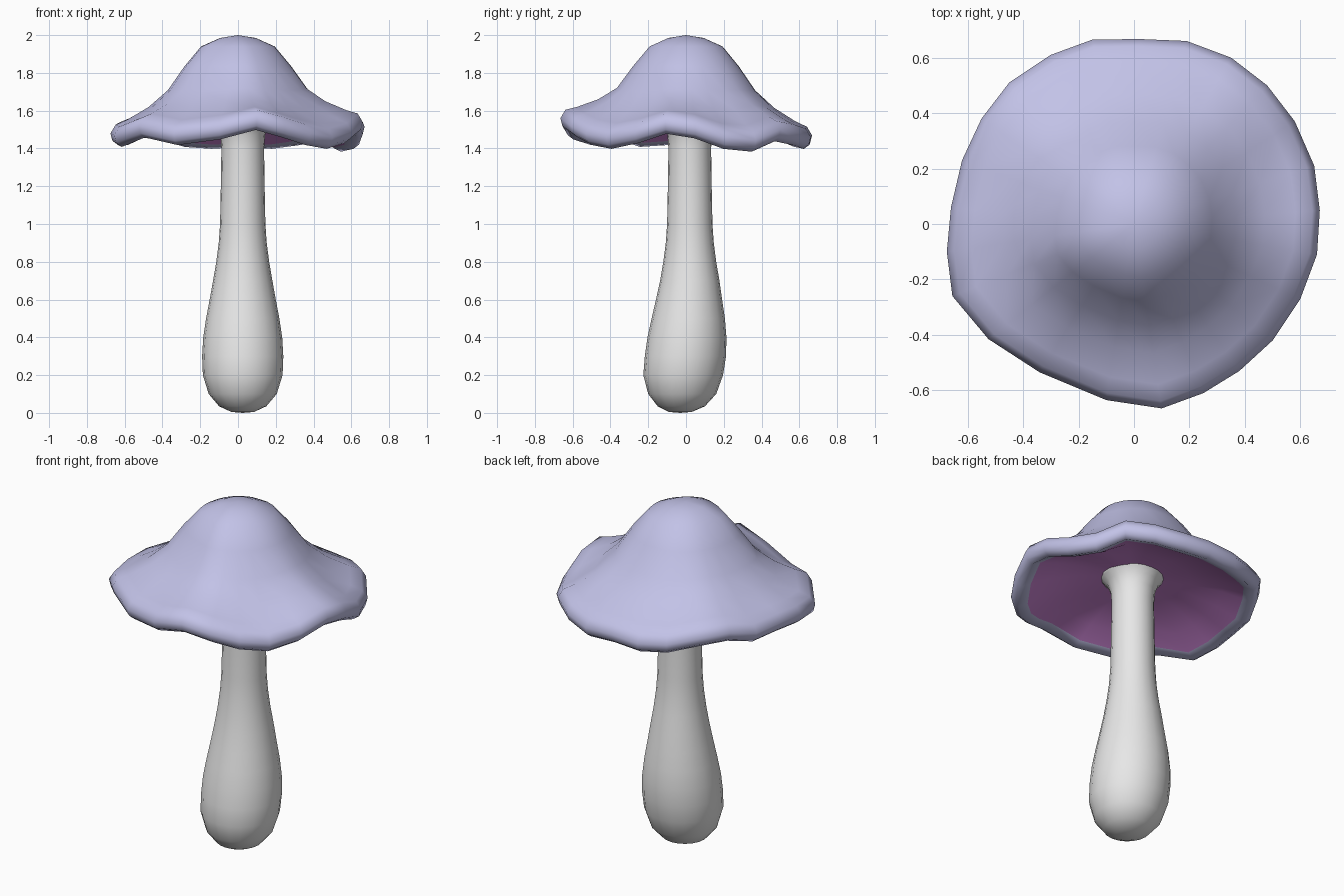
import bpy, bmesh, math
from mathutils import Vector

if "Cube" in bpy.data.objects:
    bpy.data.objects.remove(bpy.data.objects["Cube"])


def material(name, rgb):
    m = bpy.data.materials.new(name)
    m.diffuse_color = (*rgb, 1)
    m.use_nodes = True
    m.node_tree.nodes["Principled BSDF"].inputs["Base Color"].default_value = m.diffuse_color
    return m


def loft(name, rings, mat, start=None, end=None, face_down=False):
    """Skin a list of closed rings; start/end are optional pole points."""
    bm = bmesh.new()
    loops = [[bm.verts.new(p) for p in ring] for ring in rings]
    n = len(loops[0])
    for a, b in zip(loops, loops[1:]):
        for i in range(n):
            j = (i + 1) % n
            bm.faces.new((a[i], a[j], b[j], b[i]))
    for pole, ring in ((start, loops[0]), (end, loops[-1])):
        if pole is not None:
            v = bm.verts.new(pole)
            for i in range(n):
                bm.faces.new((v, ring[i], ring[(i + 1) % n]))
    bmesh.ops.recalc_face_normals(bm, faces=bm.faces)
    if face_down and sum(f.normal.z for f in bm.faces) > 0:
        bmesh.ops.reverse_faces(bm, faces=bm.faces)
    me = bpy.data.meshes.new(name)
    bm.to_mesh(me)
    bm.free()
    me.materials.append(mat)
    me.polygons.foreach_set("use_smooth", [True] * len(me.polygons))
    ob = bpy.data.objects.new(name, me)
    bpy.context.collection.objects.link(ob)
    return ob


lavender = material("lavender", (0.54, 0.54, 0.80))
purple = material("orchid purple", (0.62, 0.24, 0.68))
white = material("off white", (0.8, 0.8, 0.8))

# Wavy rim: x, y and height of the lower edge
rim = [(.67, .05, 1.455), (.65, .21, 1.40), (.58, .37, 1.385), (.48, .50, 1.44),
       (.35, .60, 1.42), (.19, .66, 1.40), (.02, .667, 1.41), (-.15, .665, 1.40),
       (-.30, .61, 1.41), (-.45, .51, 1.45), (-.55, .38, 1.46), (-.62, .23, 1.42),
       (-.66, .06, 1.43), (-.675, -.10, 1.42), (-.655, -.26, 1.41), (-.525, -.415, 1.46),
       (-.34, -.535, 1.42), (-.10, -.635, 1.45), (.10, -.665, 1.50), (.25, -.61, 1.46),
       (.38, -.53, 1.42), (.50, -.42, 1.40), (.60, -.27, 1.43), (.66, -.11, 1.48)]


def wavy_ring(f, z, w):
    """Rim scaled by f at height z, following the rim wave by weight w."""
    return [Vector((x * f, y * f, z + w * (low - 1.43))) for x, y, low in rim]


# Cap top and rolled lip
cap = [(.14, 1.985, 0), (.29, 1.94, 0), (.42, 1.835, .03), (.55, 1.71, .15),
       (.70, 1.625, .5), (.87, 1.56, .85), (.96, 1.535, 1), (1, 1.49, 1),
       (.985, 1.45, 1), (.94, 1.428, 1), (.865, 1.45, 1)]
loft("cap", [wavy_ring(*c) for c in cap], lavender, start=(0, 0, 2))

# Underside of the cap
under = [(.865, 1.45, 1), (.70, 1.50, .6), (.45, 1.545, .2), (.2, 1.56, 0)]
loft("cap_underside", [wavy_ring(*c) for c in under], purple,
     end=(0, 0, 1.565), face_down=True)

# Stem: height, radius, centre y
stem = [(.005, .06, -.03), (.035, .125, -.025), (.1, .18, -.02), (.2, .211, -.015),
        (.3, .215, -.003), (.4, .209, .005), (.5, .194, .012), (.6, .175, .016),
        (.7, .157, .02), (.8, .14, .02), (.9, .127, .02), (1, .12, .02),
        (1.2, .116, .02), (1.4, .113, .02), (1.47, .118, .02), (1.52, .136, .02),
        (1.55, .16, .015), (1.575, .18, .015)]
SIDES = 20
rings = [[Vector((.025 + r * math.cos(2 * math.pi * i / SIDES),
                  cy + r * math.sin(2 * math.pi * i / SIDES), z)) for i in range(SIDES)]
         for z, r, cy in stem]
loft("stem", rings, white, start=(.025, -.03, 0), end=(.025, .015, 1.585))
